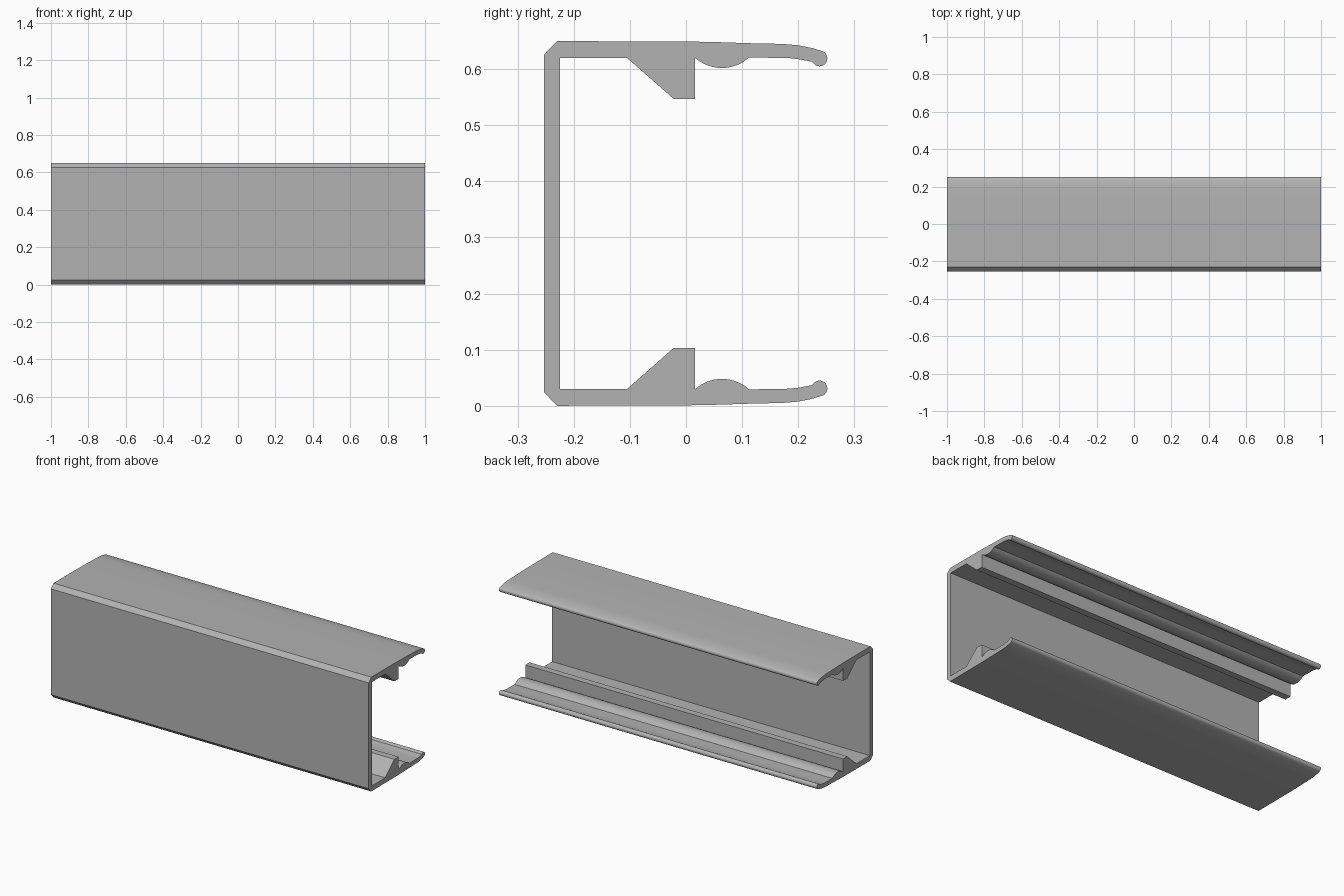
import bpy, bmesh, math

cube = bpy.data.objects.get("Cube")
if cube:
    bpy.data.objects.remove(cube, do_unlink=True)

HEIGHT = 0.65


def arc(cy, cz, r, start, end, steps):
    """Points on a circle in the y-z plane, angles in degrees."""
    angles = [math.radians(start + (end - start) * i / steps) for i in range(steps + 1)]
    return [(cy + r * math.cos(a), cz + r * math.sin(a)) for a in angles]


# Lower half of the cross-section, from the outer wall round to the inner wall
half = [(-0.253, 0.024), (-0.23, 0), (0.015, 0.001)]
# gently curving underside of the lip
half += [(0.06, 0.002), (0.12, 0.004), (0.17, 0.005), (0.2, 0.0075), (0.225, 0.0125)]
# rounded bead at the lip end
half += arc(0.238, 0.031, 0.014, -65, 155, 14)
# inside of the lip
half += [(0.215, 0.035), (0.2, 0.0322), (0.185, 0.0305), (0.165, 0.03)]
# rounded ridge
half += arc(0.064, -0.0235, 0.0715, 47.5, 132.2, 14)
# wedge-shaped catch, then floor up to the wall
half += [(0.016, 0.103), (-0.022, 0.103), (-0.105, 0.03), (-0.225, 0.03)]

profile = half + [(y, HEIGHT - z) for y, z in reversed(half)]

# Extrude the closed section along x
bm = bmesh.new()
face = bm.faces.new([bm.verts.new((-1, y, z)) for y, z in profile])
result = bmesh.ops.extrude_face_region(bm, geom=[face], use_keep_orig=True)
moved = [v for v in result["geom"] if isinstance(v, bmesh.types.BMVert)]
bmesh.ops.translate(bm, vec=(2, 0, 0), verts=moved)
bmesh.ops.recalc_face_normals(bm, faces=bm.faces)
mesh = bpy.data.meshes.new("channel_extrusion")
bm.to_mesh(mesh)
bm.free()

channel = bpy.data.objects.new("channel_extrusion", mesh)
bpy.context.collection.objects.link(channel)

# Plain grey finish
grey = bpy.data.materials.new("plain_grey")
grey.use_nodes = True
color = (0.45, 0.45, 0.45, 1)
grey.diffuse_color = color
for node in grey.node_tree.nodes:
    if node.type == "BSDF_PRINCIPLED":
        node.inputs["Base Color"].default_value = color
mesh.materials.append(grey)

# Smooth the rounded strips, keep the folds crisp
bpy.ops.object.select_all(action="DESELECT")
channel.select_set(True)
bpy.context.view_layer.objects.active = channel
bpy.ops.object.shade_smooth_by_angle(angle=math.radians(30))
